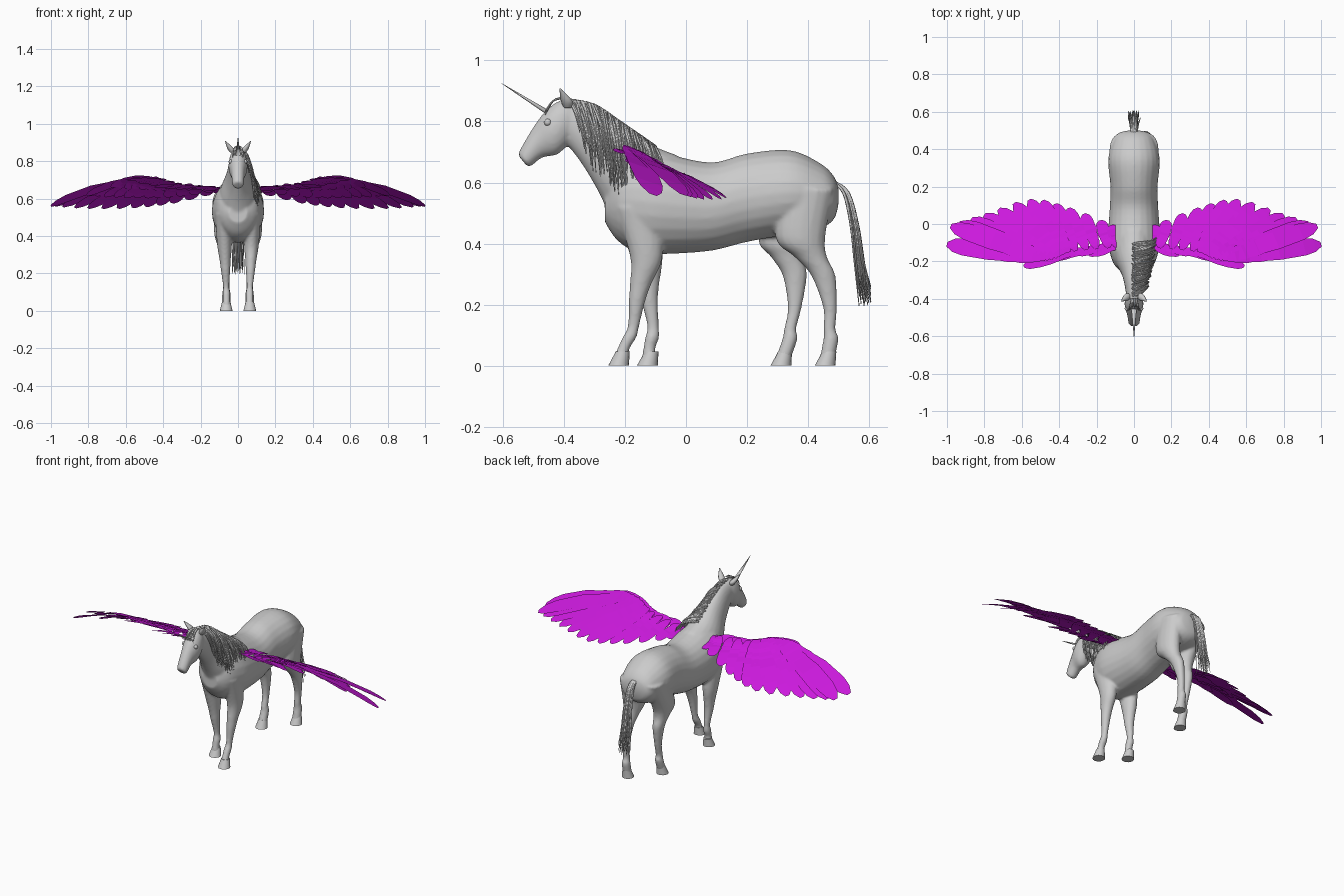
import bpy, bmesh, math, random
from mathutils import Vector

if "Cube" in bpy.data.objects:
    bpy.data.objects.remove(bpy.data.objects["Cube"])

random.seed(4)
R = random.uniform
C = bpy.context


def catmull(rows, n=5):
    """Smooth interpolation through tuples of numbers."""
    rows = [Vector(r) for r in rows]
    out = []
    for i in range(len(rows) - 1):
        p0, p1 = rows[max(i - 1, 0)], rows[i]
        p2, p3 = rows[i + 1], rows[min(i + 2, len(rows) - 1)]
        for k in range(n):
            t = k / n
            out.append(p1 + ((p2 - p0) * t + (2 * p0 - 5 * p1 + 4 * p2 - p3) * t * t
                             + (3 * p1 - p0 - 3 * p2 + p3) * t ** 3) / 2)
    return out + [rows[-1]]


def loft(bm, rows, sides=24, n=5):
    """Rows: y,z of one edge, y,z of the opposite edge, half width, x centre."""
    rings = []
    for ya, za, yb, zb, hx, xc in catmull(rows, n):
        a, b = Vector((xc, ya, za)), Vector((xc, yb, zb))
        mid, half = (a + b) / 2, (a - b) / 2
        rings.append([bm.verts.new(mid + half * math.cos(u) + Vector((hx * math.sin(u), 0, 0)))
                      for u in (math.tau * i / sides for i in range(sides))])
    for r, s in zip(rings, rings[1:]):
        for i in range(sides):
            j = (i + 1) % sides
            bm.faces.new((r[i], r[j], s[j], s[i]))
    bm.faces.new(rings[0])
    bm.faces.new(rings[-1])


def finish(bm, name, smooth=True, mat=None, mirrored=False):
    bmesh.ops.recalc_face_normals(bm, faces=bm.faces)
    me = bpy.data.meshes.new(name)
    bm.to_mesh(me)
    bm.free()
    ob = bpy.data.objects.new(name, me)
    C.collection.objects.link(ob)
    for p in me.polygons:
        p.use_smooth = smooth
    if mat:
        me.materials.append(mat)
    if mirrored:
        ob.modifiers.new("Mirror", 'MIRROR')
    return ob


# Body: torso (y, top, bottom, half width), neck and head fused with the legs
torso = [(.50, .58, .53, .03), (.485, .62, .48, .085), (.44, .663, .45, .115), (.34, .706, .43, .138),
         (.2, .695, .405, .126), (.08, .666, .376, .13), (-.08, .698, .365, .14),
         (-.16, .71, .37, .128), (-.225, .67, .41, .1), (-.266, .57, .47, .05)]
neck = [(-.03, .69, -.24, .46, .11), (-.12, .727, -.275, .545, .095), (-.215, .795, -.31, .61, .066),
        (-.30, .852, -.355, .68, .05), (-.41, .87, -.42, .76, .036)]
head = [(-.355, .865, -.37, .75, .03), (-.40, .873, -.39, .72, .046), (-.45, .845, -.425, .69, .05),
        (-.495, .79, -.47, .682, .037), (-.545, .705, -.51, .652, .03), (-.547, .685, -.522, .655, .02)]
bm = bmesh.new()
loft(bm, [(y, t, y, b, h, 0) for y, t, b, h in torso])
for part in (neck, head):
    loft(bm, [(*r, 0) for r in part])

# Legs: y, z, half depth, half width; one of each pair swings away from the other
FORE = [(-.16, .52, .075, .045), (-.13, .36, .054, .04), (-.148, .27, .036, .03), (-.16, .215, .028, .025),
        (-.172, .13, .019, .017), (-.185, .093, .023, .021), (-.205, .055, .02, .02), (-.215, .02, .025, .024)]
HIND = [(.40, .58, .085, .05), (.375, .42, .082, .053), (.41, .355, .053, .04), (.45, .295, .04, .03),
        (.472, .19, .023, .02), (.47, .12, .02, .019), (.475, .088, .025, .023), (.462, .02, .025, .025)]
hoof_bm = bmesh.new()


def leg(spec, side, swing):
    rows = []
    for y, z, hy, hx in spec:
        y += swing(z)
        rows.append((y - hy, z, y + hy, z, hx, side * (.062 + .04 * max(0, z - .1))))
    loft(bm, rows, 16)
    hoof = [(y + .3 * (z - .02), z, r) for z, r in ((.046, .023), (.02, .029), (0, .034))]
    loft(hoof_bm, [(c - r, z, c + r, z, r, side * .063) for c, z, r in hoof], 16, 2)


leg(FORE, 1, lambda z: 0)
leg(FORE, -1, lambda z: .1 * max(0, 1 - z / .36))
leg(HIND, 1, lambda z: 0)
leg(HIND, -1, lambda z: -.145 * math.sqrt(max(0, .49 - z) / .47))
body = finish(bm, "body")
rm = body.modifiers.new("Fuse", 'REMESH')
rm.mode, rm.voxel_size, rm.use_smooth_shade = 'VOXEL', .007, True
sm = body.modifiers.new("Soften", 'SMOOTH')
sm.factor, sm.iterations = .5, 6

# Hooves
hooves = finish(hoof_bm, "hooves")
C.view_layer.objects.active = hooves
hooves.select_set(True)
bpy.ops.object.shade_smooth_by_angle()
hooves.select_set(False)

# Ears
bm = bmesh.new()
loft(bm, [(-.375, .845, -.40, .845, .012, .03), (-.372, .867, -.41, .867, .017, .04),
          (-.411, .908, -.415, .908, .002, .068)], 12)
finish(bm, "ears", mirrored=True)

# Eyes
bm = bmesh.new()
bmesh.ops.create_uvsphere(bm, u_segments=16, v_segments=10, radius=.012)
bmesh.ops.translate(bm, verts=bm.verts, vec=(.038, -.453, .797))
finish(bm, "eyes", mirrored=True)

# Horn
bm = bmesh.new()
loft(bm, [(-.452, .838, -.438, .81, .015, 0), (-.605, .926, -.604, .924, .001, 0)], 16, 1)
finish(bm, "horn")


def hair(name, strands, depth):
    """Tapering strands, converted to mesh."""
    cu = bpy.data.curves.new(name, 'CURVE')
    cu.dimensions, cu.bevel_depth, cu.bevel_resolution = '3D', depth, 0
    for pts in strands:
        pts = catmull(pts, 4)
        sp = cu.splines.new('POLY')
        sp.points.add(len(pts) - 1)
        for i, p in enumerate(pts):
            sp.points[i].co = (*p, 1)
            sp.points[i].radius = 1 - .75 * (i / (len(pts) - 1)) ** 2
    ob = bpy.data.objects.new(name, cu)
    C.collection.objects.link(ob)
    C.view_layer.objects.active = ob
    ob.select_set(True)
    bpy.ops.object.convert(target='MESH')
    C.object.select_set(False)


# Mane: strands falling over the right side of the neck
crest = catmull([(-.385, .873), (-.30, .855), (-.215, .80), (-.10, .72)], 40)
strands = []
for k in range(130):
    u = k / 129
    y, z = crest[int(u * (len(crest) - 1))]
    w = .05 + .055 * u + R(0, .012)
    ln = (.13 + .14 * math.sin(math.pi * u) - .05 * u) * R(.75, 1.1)
    dy = R(.01, .035) + .02 * (1 - u)
    strands.append([(R(-.012, .01), y, z), (w * .65, y + dy * .3, z - ln * .2),
                    (w, y + dy * .7, z - ln * .55), (w + .015, y + dy, z - ln)])
hair("mane", strands, .0042)

# Forelock
hair("forelock", [[(x, -.395, .878), (x * 1.6, -.435, .868), (x * 2.2, -.462, .835 - R(0, .02))]
                  for x in (R(-.014, .014) for _ in range(16))], .0035)

# Tail
path = [(.485, .60), (.525, .565), (.552, .46), (.568, .34), (.587, .225)]
strands = []
for _ in range(60):
    a, b, e = R(-1, 1), R(-1, 1), R(-.03, .04)
    strands.append([(a * (.014 + .005 * i), y + b * (.004 + .004 * i), z + e * (i == 4))
                    for i, (y, z) in enumerate(path)])
hair("tail", strands, .005)

# Wings: fans of flat feather cards in overlapping layers
purple = bpy.data.materials.new("purple")
purple.diffuse_color = (.6, .01, .72, 1)
purple.use_nodes = True
purple.node_tree.nodes["Principled BSDF"].inputs["Base Color"].default_value = purple.diffuse_color
NORMAL = Vector((0, .35, 1)).normalized()


def feather(bm, a, b, width, arch):
    d = b - a
    across = NORMAL.cross(d).normalized() * width / 2
    prev = None
    for t, w in ((0, .35), (.25, .75), (.55, 1), (.82, .95), (.93, .72), (1, .25)):
        c = a + d * t + Vector((0, 0, arch * 4 * t * (1 - t)))
        cur = [bm.verts.new(c + across * w * s) for s in (-1, 1)]
        if prev:
            bm.faces.new((prev[0], prev[1], cur[1], cur[0]))
        prev = cur


TIPS = [Vector((1, -.108, .56))] + catmull([(.98, -.01, .56), (.8, .05, .547), (.56, .13, .55),
                                            (.35, .085, .575), (.12, -.005, .63)], 3)
ARM = catmull([(.50, -.185, .70), (.42, -.18, .695), (.32, -.145, .67), (.09, -.125, .645)], 20)
bm = bmesh.new()
for part, lift, wide in ((1, 0, 1), (.62, .01, .9), (.36, .018, .8)):
    for i, t in enumerate(TIPS):
        f = i / (len(TIPS) - 1)
        a = ARM[int(f * (len(ARM) - 1))] + Vector((0, 0, lift - .003 * (i % 2)))
        feather(bm, a, a + (t - a) * part, (.105 - .04 * f) * wide, .03 * part * (1 - f * .7))
# Small leading-edge feathers from shoulder to wrist
for i in range(15):
    f = i / 14
    a = Vector((.08 + .32 * f, -.125 - .065 * f * f, .65 + .05 * f * f))
    feather(bm, a, a + Vector((.11 + .08 * f, R(-.035, 0), R(-.008, .01))), .048, .005)
finish(bm, "wings", False, purple, True)
